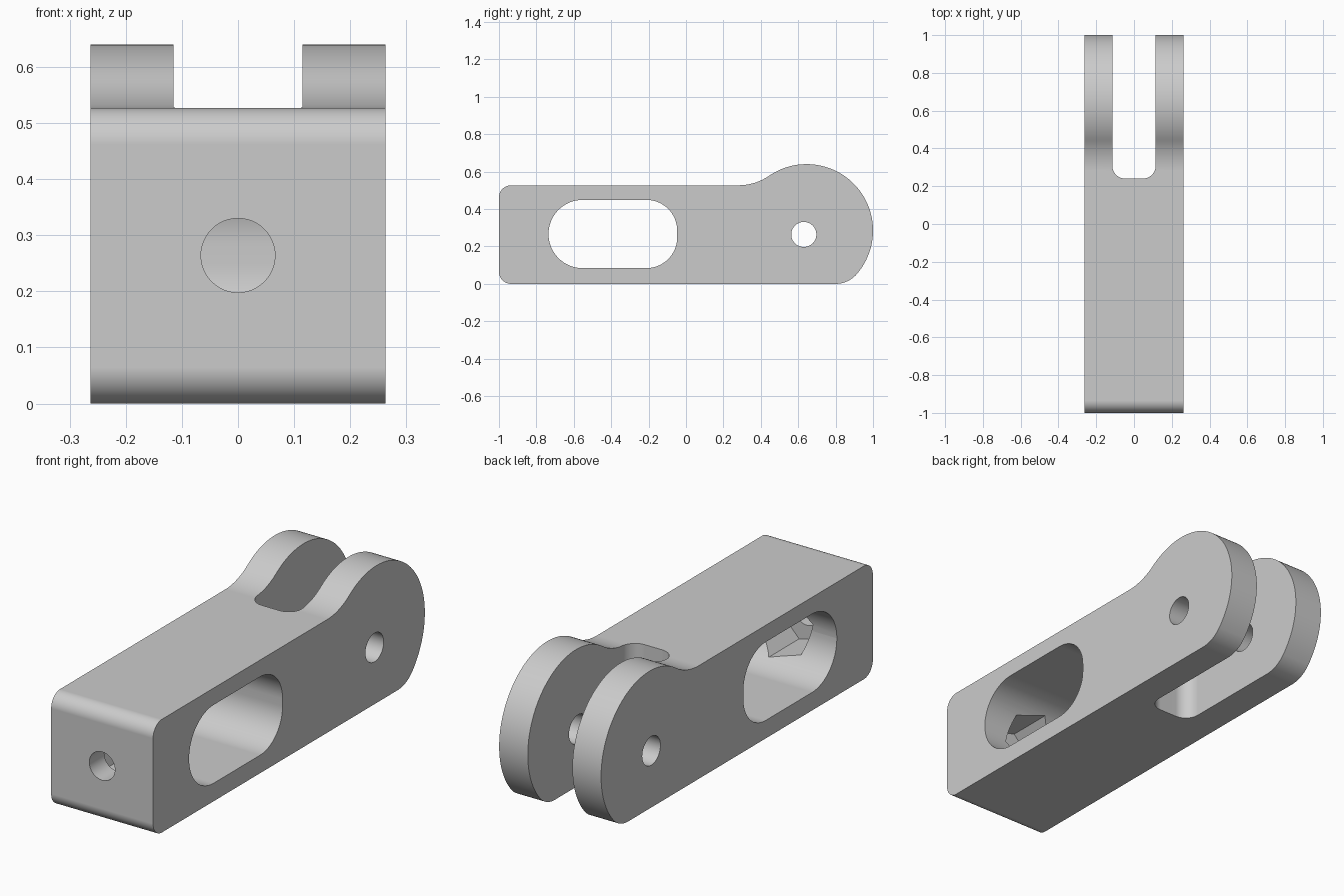
import bpy
import bmesh
from math import atan2, cos, hypot, pi, radians, sin

if "Cube" in bpy.data.objects:
    bpy.data.objects.remove(bpy.data.objects["Cube"], do_unlink=True)

grey = bpy.data.materials.new("plain grey")
grey.use_nodes = True
grey.diffuse_color = (0.6, 0.6, 0.6, 1)
grey.node_tree.nodes["Principled BSDF"].inputs["Base Color"].default_value = (0.6, 0.6, 0.6, 1)


def arc(center, r, start, end, steps=16):
    """Points along an arc, angles in radians."""
    angles = [start + (end - start) * i / steps for i in range(steps + 1)]
    return [(center[0] + r * cos(a), center[1] + r * sin(a)) for a in angles]


def rounded_box(u0, u1, v0, v1, r_low, r_high):
    """Rectangle with one corner radius at its low-u end and one at its high-u end."""
    return (arc((u0 + r_low, v0 + r_low), r_low, pi, 1.5 * pi)
            + arc((u1 - r_high, v0 + r_high), r_high, 1.5 * pi, 2 * pi)
            + arc((u1 - r_high, v1 - r_high), r_high, 0, pi / 2)
            + arc((u0 + r_low, v1 - r_low), r_low, pi / 2, pi))


def prism(name, outline, axis, low, high):
    """Extrude a 2D outline along the x, y or z axis."""
    place = {"x": lambda u, v, w: (w, u, v),
             "y": lambda u, v, w: (u, w, v),
             "z": lambda u, v, w: (u, v, w)}[axis]
    bm = bmesh.new()
    ends = [[bm.verts.new(place(u, v, w)) for u, v in outline] for w in (low, high)]
    for end in ends:
        bm.faces.new(end)
    for i in range(len(outline)):
        bm.faces.new((ends[0][i - 1], ends[0][i], ends[1][i], ends[1][i - 1]))
    bmesh.ops.recalc_face_normals(bm, faces=bm.faces)
    mesh = bpy.data.meshes.new(name)
    bm.to_mesh(mesh)
    bm.free()
    mesh.materials.append(grey)
    obj = bpy.data.objects.new(name, mesh)
    bpy.context.collection.objects.link(obj)
    return obj


# Side outline: rounded bar running into a large round head
half_width, top, corner = 0.2625, 0.527, 0.065
head, head_r = (0.645, 0.285), 0.355
neck, neck_r = (0.28, 0.818), 0.291
heel, heel_r = (0.8, 0.149), 0.149
neck_angle = atan2(neck[1] - head[1], neck[0] - head[0])
heel_angle = atan2(heel[1] - head[1], heel[0] - head[0])
outline = (arc((-1 + corner, top - corner), corner, pi / 2, pi)
           + arc((-1 + corner, corner), corner, pi, 1.5 * pi)
           + arc(heel, heel_r, -pi / 2, heel_angle)
           + arc(head, head_r, heel_angle, neck_angle, 56)[1:]
           + arc(neck, neck_r, neck_angle - pi, -pi / 2)[1:])
body = prism("clevis_body", outline, "x", -half_width, half_width)

# Cutters: side window, fork gap, pin hole, rod hole and nut pocket
middle = 0.264
window = rounded_box(-0.735, -0.047, 0.084, 0.449, 0.182, 0.165)
gap = [(x, y) for y, x in rounded_box(0.24, 1.3, -0.115, 0.115, 0.07, 0.02)]
pin = arc((0.63, middle), 0.067, 0, 2 * pi, 48)[:-1]
rod = arc((0, middle), 0.066, 0, 2 * pi, 48)[:-1]
nut = arc((0, middle), 0.146, radians(-74), radians(286), 6)[:-1]
cutters = [prism("window_cutter", window, "x", -0.5, 0.5),
           prism("fork_gap_cutter", gap, "z", -0.3, 1),
           prism("pin_hole_cutter", pin, "x", -0.5, 0.5),
           prism("rod_hole_cutter", rod, "y", -1.2, -0.5),
           prism("nut_pocket_cutter", nut, "y", -0.89, -0.54)]

for cutter in cutters:
    cutter.hide_render = True
    cut = body.modifiers.new(cutter.name, "BOOLEAN")
    cut.operation = "DIFFERENCE"
    cut.solver = "EXACT"
    cut.object = cutter

# Bake the cuts, then drop the cutters
bpy.context.view_layer.update()
evaluated = body.evaluated_get(bpy.context.evaluated_depsgraph_get())
result = bpy.data.meshes.new_from_object(evaluated)
body.modifiers.clear()
body.data = result
for cutter in cutters:
    bpy.data.objects.remove(cutter, do_unlink=True)

# Smooth rounded surfaces, crisp edges, flat large faces
bpy.ops.object.select_all(action="DESELECT")
body.select_set(True)
bpy.context.view_layer.objects.active = body
bpy.ops.object.shade_smooth_by_angle(angle=radians(25))
flat = body.modifiers.new("face_weighted_shading", "WEIGHTED_NORMAL")
flat.keep_sharp = True
